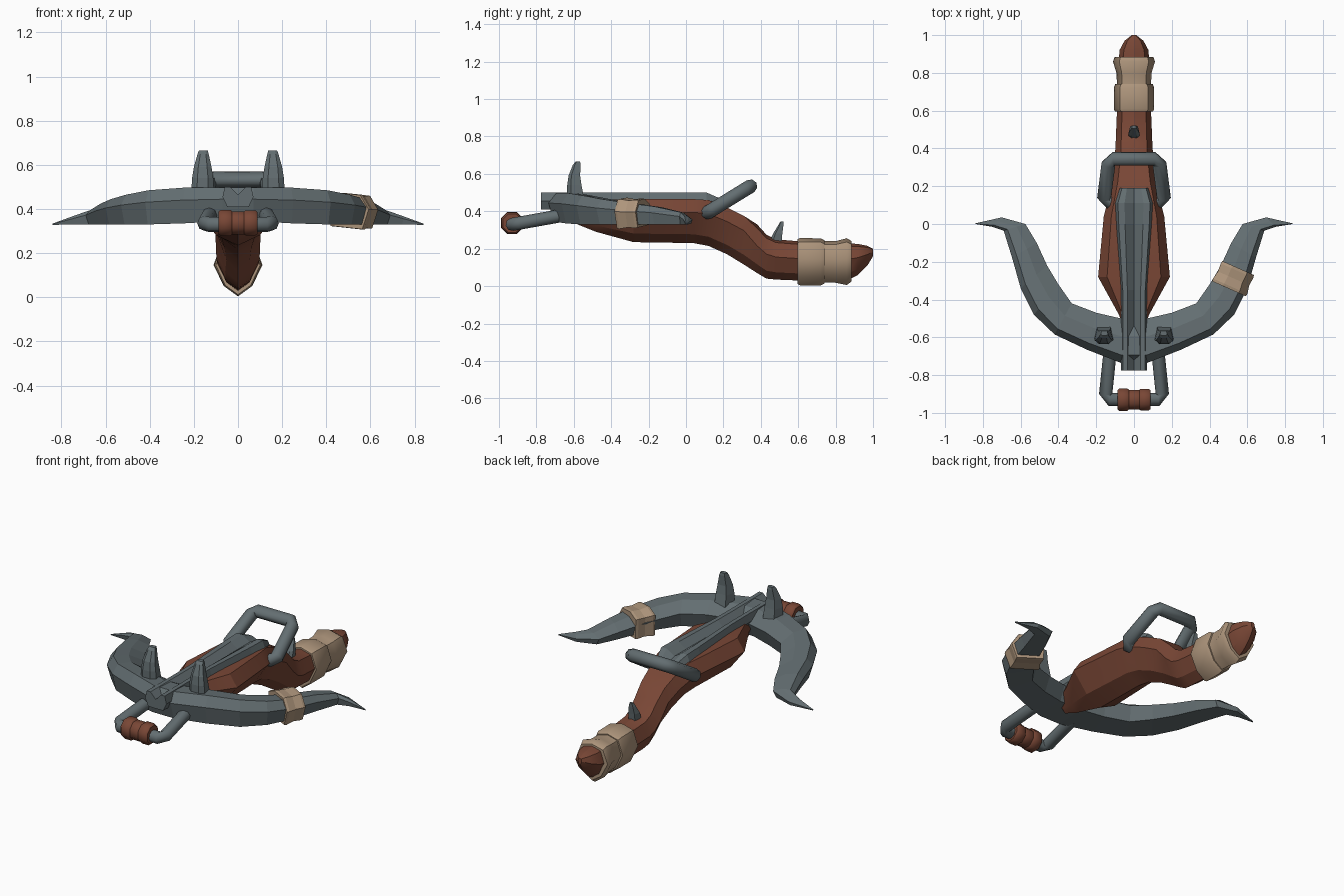
import bpy, bmesh, math
from mathutils import Vector

if "Cube" in bpy.data.objects:
    bpy.data.objects.remove(bpy.data.objects["Cube"], do_unlink=True)


def material(name, rgb):
    m = bpy.data.materials.new(name)
    m.use_nodes = True
    m.diffuse_color = (*rgb, 1)
    bsdf = m.node_tree.nodes["Principled BSDF"]
    bsdf.inputs["Base Color"].default_value = (*rgb, 1)
    bsdf.inputs["Roughness"].default_value = 0.8
    return m


WOOD = material("red brown wood", (0.19, 0.062, 0.036))
METAL = material("blue grey metal", (0.125, 0.155, 0.165))
CLOTH = material("tan cloth", (0.42, 0.3, 0.2))


def loft(name, rings, mat, smooth=None):
    """Skin a list of equal-length point rings and cap both ends."""
    bm = bmesh.new()
    loops = [[bm.verts.new(p) for p in ring] for ring in rings]
    n = len(loops[0])
    for a, b in zip(loops, loops[1:]):
        for i in range(n):
            j = (i + 1) % n
            bm.faces.new((a[i], a[j], b[j], b[i]))
    bm.faces.new(loops[0])
    bm.faces.new(loops[-1])
    bmesh.ops.remove_doubles(bm, verts=bm.verts, dist=0.0005)
    bmesh.ops.recalc_face_normals(bm, faces=bm.faces)
    mesh = bpy.data.meshes.new(name)
    bm.to_mesh(mesh)
    bm.free()
    mesh.materials.append(mat)
    ob = bpy.data.objects.new(name, mesh)
    bpy.context.collection.objects.link(ob)
    if smooth:
        bpy.ops.object.select_all(action="DESELECT")
        ob.select_set(True)
        bpy.context.view_layer.objects.active = ob
        bpy.ops.object.shade_smooth_by_angle(angle=math.radians(smooth))
    return ob


def along_y(profile, stations):
    """Scale a (width, height) profile to each (y, half width, bottom, top)."""
    return [[(u * w, y, lo + v * (hi - lo)) for u, v in profile]
            for y, w, lo, hi in stations]


def mirrored(half):
    """Complete a half profile by reflecting its off-axis points."""
    return half + [(-u, v) for u, v in reversed(half) if u > 0]


def tube(name, path, radius, mat, sides=8):
    """Sweep a circle along a symmetric U-shaped path."""
    pts = [Vector(p) for p in path]
    # normal of the plane holding the whole path
    flat = (pts[len(pts) // 2] - pts[0]).cross(pts[-1] - pts[0]).normalized()
    rings = []
    for i, p in enumerate(pts):
        d = (pts[min(i + 1, len(pts) - 1)] - pts[max(i - 1, 0)]).normalized()
        side = d.cross(flat).normalized()
        rings.append([p + radius * (math.cos(a) * side + math.sin(a) * flat)
                      for a in (math.tau * k / sides for k in range(sides))])
    return loft(name, rings, mat, 50)


def u_path(half):
    return half + [(-x, y, z) for x, y, z in reversed(half)]


# Wooden stock with a keel underneath, sweeping down into the rounder handle
stock_profile = mirrored([(0, 0), (0.52, 0.2), (1, 0.7), (0.75, 1)])
stock_profile.insert(4, (0, 1))
grip_profile = [(0, 0), (0.58, 0.18), (1, 0.56), (0.7, 0.92), (0, 1),
                (-0.7, 0.92), (-1, 0.56), (-0.58, 0.18)]
loft("stock", along_y(stock_profile, [
    (-0.58, 0.04, 0.33, 0.44), (-0.48, 0.08, 0.29, 0.46), (-0.28, 0.19, 0.235, 0.465),
    (0.04, 0.16, 0.23, 0.465), (0.12, 0.14, 0.215, 0.46), (0.22, 0.115, 0.17, 0.42),
    (0.31, 0.102, 0.115, 0.375)])
    + along_y(grip_profile, [
        (0.38, 0.1, 0.07, 0.33), (0.43, 0.097, 0.04, 0.275), (0.48, 0.095, 0.035, 0.25),
        (0.6, 0.09, 0.03, 0.24), (0.86, 0.08, 0.03, 0.23), (0.92, 0.077, 0.06, 0.225),
        (0.97, 0.05, 0.11, 0.215), (1.0, 0.012, 0.16, 0.2)]), WOOD, 25)

# Cloth wraps around the grip
for name, stations in {
    "grip_wrap_front": [(0.595, 0.1, 0.012, 0.25), (0.61, 0.107, 0.004, 0.257),
                        (0.72, 0.107, 0.004, 0.255), (0.74, 0.1, 0.014, 0.245)],
    "grip_wrap_back": [(0.735, 0.09, 0.02, 0.24), (0.8, 0.093, 0.018, 0.24),
                       (0.86, 0.111, 0.006, 0.256), (0.885, 0.102, 0.025, 0.24)],
}.items():
    loft(name, along_y(grip_profile, stations), CLOTH, 48)

# Bow: each station is outer edge, inner edge, bottom and top
stations = [
    ((0.07, -0.735), (0.07, -0.5), 0.345, 0.498),
    ((0.25, -0.665), (0.2, -0.47), 0.335, 0.497),
    ((0.42, -0.585), (0.33, -0.42), 0.33, 0.485),
    ((0.53, -0.48), (0.4, -0.32), 0.33, 0.465),
    ((0.6, -0.34), (0.46, -0.22), 0.33, 0.445),
    ((0.645, -0.18), (0.515, -0.1), 0.33, 0.425),
    ((0.69, -0.035), (0.575, 0.0), 0.33, 0.395),
    ((0.75, -0.015), (0.7, 0.035), 0.33, 0.37),
    ((0.84, 0.0), (0.838, 0.004), 0.328, 0.334)]


def bow_ring(sx, outer, inner, lo, hi):
    shape = [(0, 0.65), (0.18, 1), (0.6, 0.97), (1, 0.65), (0.85, 0.1), (0.12, 0)]
    return [(sx * (outer[0] + t * (inner[0] - outer[0])),
             outer[1] + t * (inner[1] - outer[1]), lo + v * (hi - lo))
            for t, v in shape]


loft("bow", [bow_ring(-1, *s) for s in reversed(stations)]
     + [bow_ring(1, *s) for s in stations], METAL)

# Grooved rail along the top of the stock
rail_profile = mirrored([(0, 0), (0.7, 0), (1, 0.5), (0.85, 1), (0.5, 1), (0, 0.6)])
loft("rail", along_y(rail_profile, [
    (-0.775, 0.07, 0.41, 0.5), (-0.5, 0.068, 0.41, 0.5), (-0.35, 0.07, 0.41, 0.5),
    (0.0, 0.095, 0.42, 0.5), (0.11, 0.1, 0.42, 0.5), (0.19, 0.075, 0.42, 0.465)]), METAL)

# Cloth band tied around the left bow arm
axis = Vector((0.4, 0.9, 0)).normalized()
across = Vector((axis.y, -axis.x, 0))
band_shape = [(-0.085, -0.06), (-0.09, 0.055), (-0.03, 0.08),
              (0.055, 0.072), (0.095, 0.01), (0.065, -0.075)]
loft("bow_arm_band", [
    [Vector((0.525, -0.287, 0.387)) + axis * s + (across * u + Vector((0, 0, v))) * k
     for u, v in band_shape]
    for s, k in ((-0.06, 1.05), (-0.045, 1.08), (0, 0.98), (0.045, 1.02), (0.06, 0.99))], CLOTH)

# Pair of curved prongs on the bow
prong_shape = [(-1, -0.5), (-0.5, -1), (0.5, -1), (1, -0.5), (0.7, 1), (-0.7, 1)]
for side, name in ((1, "left_prong"), (-1, "right_prong")):
    loft(name, [[(side * cx + u * w, cy + v * d, z) for u, v in prong_shape]
                for cx, cy, w, d, z in (
        (0.16, -0.59, 0.052, 0.045, 0.47), (0.16, -0.597, 0.048, 0.038, 0.54),
        (0.16, -0.597, 0.04, 0.031, 0.59), (0.158, -0.584, 0.025, 0.02, 0.65),
        (0.157, -0.578, 0.02, 0.012, 0.665))], METAL)

# Raised cocking lever straddling the stock
tube("cocking_lever", u_path([
    (0.09, 0.115, 0.393), (0.13, 0.115, 0.393), (0.158, 0.14, 0.408),
    (0.135, 0.32, 0.519), (0.11, 0.345, 0.534)]), 0.037, METAL)

# Foot stirrup at the nose with its ringed wooden roller
tube("stirrup", u_path([
    (0.125, -0.66, 0.378), (0.15, -0.9, 0.335), (0.13, -0.93, 0.33)]), 0.035, METAL)
for name, x0, x1, r in (("roller_left", 0.025, 0.088, 0.062),
                        ("roller_middle", -0.045, 0.045, 0.056),
                        ("roller_right", -0.088, -0.025, 0.064)):
    loft(name, [[(x, -0.93 + k * r * math.cos(a), 0.337 + k * r * math.sin(a))
                 for a in (math.tau * (i + 0.5) / 8 for i in range(8))]
                for x, k in ((x0, 0.86), (x0 + 0.01, 1), (x1 - 0.01, 1), (x1, 0.86))], WOOD, 48)

# Small thumb catch on the handle
loft("thumb_catch", [[(u * w, y + v * d, z) for u, v in prong_shape]
                     for y, w, d, z in ((0.475, 0.03, 0.035, 0.22), (0.49, 0.03, 0.025, 0.28),
                                        (0.505, 0.02, 0.015, 0.32), (0.513, 0.012, 0.008, 0.345))],
     METAL)
